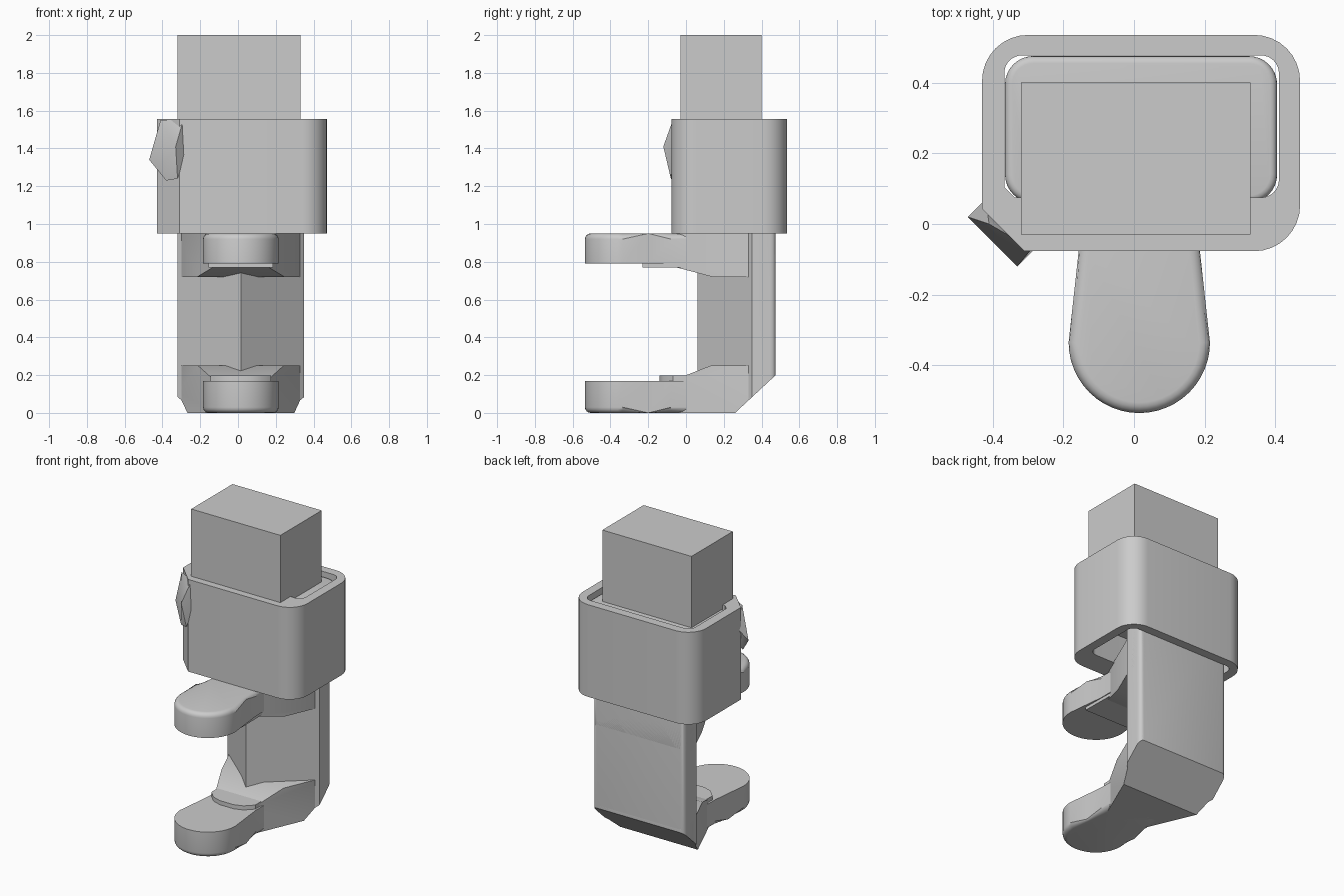
import bpy, bmesh, math
from mathutils import Vector

cube = bpy.data.objects.get("Cube")
if cube:
    bpy.data.objects.remove(cube, do_unlink=True)

grey = bpy.data.materials.new("plain_grey")
grey.use_nodes = True
GREY = (0.6, 0.6, 0.6, 1)
grey.diffuse_color = GREY
grey.node_tree.nodes["Principled BSDF"].inputs["Base Color"].default_value = GREY
MID = 0.015  # centre line of the bracket


def finish(name, bm):
    bmesh.ops.recalc_face_normals(bm, faces=bm.faces[:])
    mesh = bpy.data.meshes.new(name)
    bm.to_mesh(mesh)
    bm.free()
    mesh.materials.append(grey)
    ob = bpy.data.objects.new(name, mesh)
    bpy.context.collection.objects.link(ob)
    bpy.ops.object.select_all(action="DESELECT")
    ob.select_set(True)
    bpy.context.view_layer.objects.active = ob
    bpy.ops.object.shade_smooth_by_angle(angle=math.radians(28))
    return ob


def prism(name, outline, z0, z1, rule=None, width=0.03, cuts=()):
    """Extrude an outline, round the edges picked by rule, then slice by planes."""
    bm = bmesh.new()
    base = bm.faces.new([bm.verts.new((x, y, z0)) for x, y in outline])
    top = bmesh.ops.extrude_face_region(bm, geom=[base])["geom"]
    for v in top:
        if isinstance(v, bmesh.types.BMVert):
            v.co.z = z1
    if rule:
        edges = [e for e in bm.edges if all(rule(v.co) for v in e.verts)]
        bmesh.ops.bevel(bm, geom=edges, offset=width, segments=4, profile=0.5, affect="EDGES")
    for point, normal in cuts:
        cut = bmesh.ops.bisect_plane(bm, geom=bm.verts[:] + bm.edges[:] + bm.faces[:],
                                     plane_co=point, plane_no=normal, clear_outer=True)
        rim = [g for g in cut["geom_cut"] if isinstance(g, bmesh.types.BMEdge)]
        bmesh.ops.edgenet_fill(bm, edges=rim)
    return finish(name, bm)


def mirrored(half):
    """Full outline from (half width, y) points."""
    return [(MID + w, y) for w, y in half] + [(MID - w, y) for w, y in reversed(half) if w > 0]


def rounded(x0, x1, y0, y1, r, chamfer=0, steps=8):
    """Rounded rectangle; the first corner can be a straight chamfer."""
    pts = []
    for i, (sx, sy) in enumerate([(-1, -1), (1, -1), (1, 1), (-1, 1)]):
        cut = chamfer if i == 0 and chamfer else r
        cx = x0 + cut if sx < 0 else x1 - cut
        cy = y0 + cut if sy < 0 else y1 - cut
        for k in range(steps + 1):
            t = k / steps
            if i == 0 and chamfer:
                pts.append((cx - cut * (1 - t), cy - cut * t))
            else:
                a = math.pi * (1 + i / 2 + t / 2)
                pts.append((cx + cut * math.cos(a), cy + cut * math.sin(a)))
    return pts


def at_back(co):
    return co.y > 0.45


# Spine with a pointed front
heel = ((0, 0.26, 0), (0, 0.2, -0.215))
spine = mirrored([(0, 0.06), (0.335, 0.35), (0.335, 0.475)])
prism("spine", spine, 0, 1.3, at_back, cuts=[heel])

# Flared roots joining the jaws to the spine
flare = mirrored([(0.14, -0.07), (0.335, 0.38), (0.335, 0.475)])
prism("lower_jaw_root", flare, 0, 0.25, at_back,
      cuts=[heel, ((0, -0.05, 0.18), (0, -0.07, 0.18))])
prism("upper_jaw_root", flare, 0.72, 0.96, at_back,
      cuts=[((0, -0.05, 0.77), (0, -0.05, -0.19))])

# Round-ended jaws
arc = [math.pi * k / 24 for k in range(13)]
tongue = mirrored([(0.2 * math.sin(a), -0.335 - 0.2 * math.cos(a)) for a in arc]
                  + [(0.185, -0.2), (0.172, -0.08), (0.172, 0.08)])
prism("lower_jaw", tongue, 0, 0.17, lambda co: co.z < 0.01)
prism("upper_jaw", tongue, 0.79, 0.95, lambda co: co.z > 0.94)

# Small raised steps on the gripping sides
step = mirrored([(0.05, -0.14), (0.11, -0.12), (0.16, -0.07), (0.16, 0.08)])
prism("lower_step", step, 0.16, 0.197)
prism("upper_step", mirrored([(0.17, -0.23), (0.165, 0.08)]), 0.77, 0.8)

# Wide head held inside the collar, and the block on top
prism("head", rounded(-0.365, 0.405, 0.06, 0.475, 0.08), 1.15, 1.53,
      lambda co: co.z > 1.52, 0.02)
prism("block", rounded(-0.32, 0.33, -0.03, 0.4, 0.0001, steps=1)[::2], 1.15, 2)

# Collar: a band with one cut corner
outer = rounded(-0.43, 0.47, -0.077, 0.535, 0.13, chamfer=0.12)
inner = rounded(-0.367, 0.41, 0.075, 0.477, 0.05, chamfer=0.03)
bm = bmesh.new()
loops = [[bm.verts.new((x, y, z)) for x, y in ring]
         for ring, z in ((outer, 0.95), (outer, 1.557), (inner, 1.557), (inner, 0.95))]
n = len(outer)
for a, b in zip(loops, loops[1:] + loops[:1]):
    for i in range(n):
        bm.faces.new((a[i], a[(i + 1) % n], b[(i + 1) % n], b[i]))
rims = [e for e in bm.edges if abs(e.verts[0].co.z - e.verts[1].co.z) < 0.01
        and e.calc_face_angle(0) > 1 and all(v in loops[0] + loops[1] for v in e.verts)]
bmesh.ops.bevel(bm, geom=rims, offset=0.015, segments=3, profile=0.5, affect="EDGES")
finish("collar", bm)

# Faceted latch over the cut corner
latch = [(-0.47, 0.02, 1.34), (-0.42, 0.07, 1.43), (-0.41, 0, 1.55), (-0.29, -0.07, 1.55),
         (-0.33, -0.12, 1.41), (-0.28, -0.07, 1.36), (-0.32, -0.08, 1.24),
         (-0.38, -0.05, 1.23), (-0.35, 0, 1.4)]
bm = bmesh.new()
for p in latch:
    bm.verts.new(Vector(p))
bmesh.ops.convex_hull(bm, input=bm.verts[:])
finish("latch", bm)
